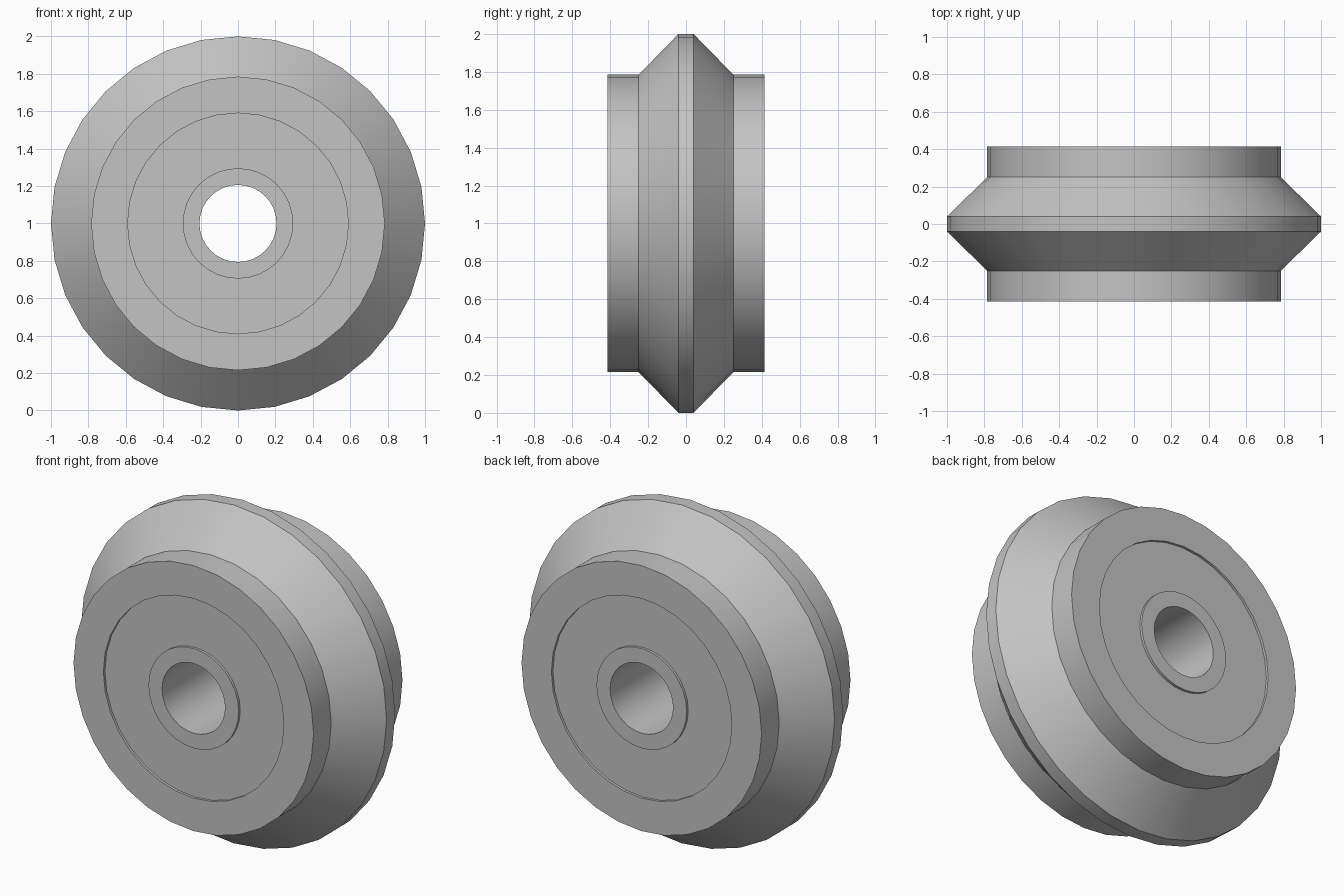
import bpy
import bmesh
import math

SEGMENTS = 32
AXLE_HEIGHT = 1.0

cube = bpy.data.objects.get("Cube")
if cube:
    bpy.data.objects.remove(cube, do_unlink=True)

# Single plain metal colour
metal = bpy.data.materials.new("light_grey_metal")
metal.use_nodes = True
grey = (0.55, 0.55, 0.55, 1)
metal.diffuse_color = grey
metal.node_tree.nodes["Principled BSDF"].inputs["Base Color"].default_value = grey


def lathe_ring(name, half_profile):
    """Mirror a (radius, y) half profile across y = 0 and spin it about the axle."""
    profile = half_profile + [(r, -y) for r, y in reversed(half_profile)]
    bm = bmesh.new()
    loops = []
    for r, y in profile:
        loop = []
        for i in range(SEGMENTS):
            a = math.tau * i / SEGMENTS
            loop.append(bm.verts.new((r * math.cos(a), y, r * math.sin(a))))
        loops.append(loop)
    for k, loop in enumerate(loops):
        following = loops[(k + 1) % len(loops)]
        for i in range(SEGMENTS):
            j = (i + 1) % SEGMENTS
            bm.faces.new((loop[i], loop[j], following[j], following[i]))
    bmesh.ops.recalc_face_normals(bm, faces=bm.faces[:])
    mesh = bpy.data.meshes.new(name)
    bm.to_mesh(mesh)
    bm.free()
    mesh.materials.append(metal)
    obj = bpy.data.objects.new(name, mesh)
    obj.location.z = AXLE_HEIGHT
    bpy.context.collection.objects.link(obj)
    bpy.ops.object.select_all(action="DESELECT")
    obj.select_set(True)
    bpy.context.view_layer.objects.active = obj
    bpy.ops.object.shade_smooth_by_angle(angle=math.radians(30))
    return obj


# Outer race with its V-shaped tread
lathe_ring("outer_race", [(0.59, 0.415), (0.785, 0.415), (0.785, 0.25), (1.0, 0.04)])

# Slightly recessed shield between the races
lathe_ring("bearing_shield", [(0.295, 0.4), (0.59, 0.4)])

# Inner race around the axle bore
lathe_ring("inner_race", [(0.206, 0.415), (0.295, 0.415)])
